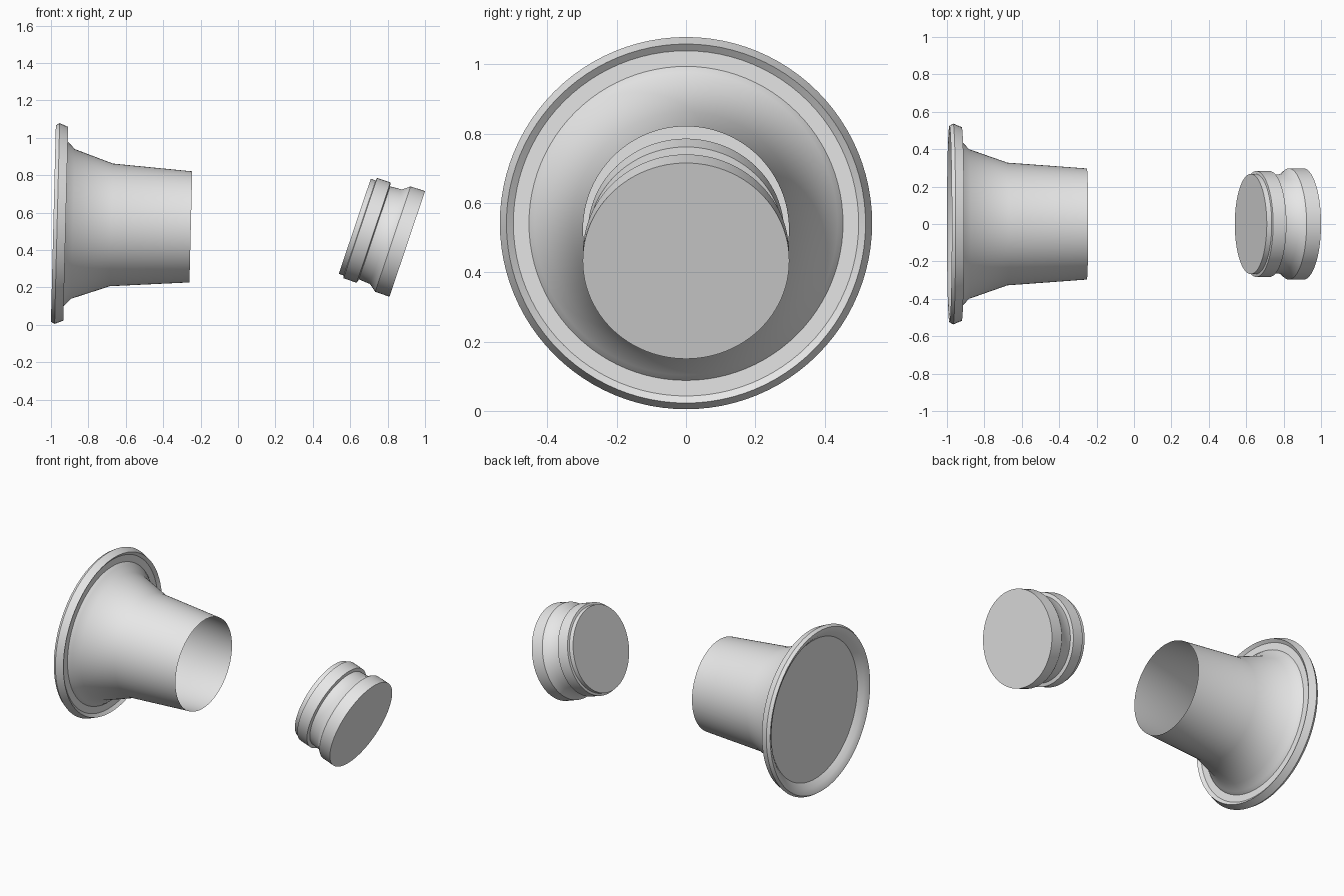
import bpy
import bmesh
import math
from mathutils import Vector

if "Cube" in bpy.data.objects:
    bpy.data.objects.remove(bpy.data.objects["Cube"], do_unlink=True)

grey = bpy.data.materials.new("light_grey")
grey.use_nodes = True
grey.diffuse_color = (0.8, 0.8, 0.8, 1)
grey.node_tree.nodes["Principled BSDF"].inputs["Base Color"].default_value = (0.8, 0.8, 0.8, 1)


def lathe(name, profile, origin, axis, steps=96):
    """Turn (radius, distance) points around an axis through origin."""
    bm = bmesh.new()
    verts = [bm.verts.new((r, 0, t)) for r, t in profile]
    edges = [bm.edges.new(pair) for pair in zip(verts, verts[1:])]
    bmesh.ops.spin(bm, geom=verts + edges, cent=(0, 0, 0), axis=(0, 0, 1),
                   angle=math.tau, steps=steps)
    bmesh.ops.remove_doubles(bm, verts=bm.verts, dist=0.0002)
    bmesh.ops.recalc_face_normals(bm, faces=bm.faces)
    mesh = bpy.data.meshes.new(name)
    bm.to_mesh(mesh)
    bm.free()
    mesh.materials.append(grey)
    obj = bpy.data.objects.new(name, mesh)
    bpy.context.collection.objects.link(obj)
    obj.location = origin
    obj.rotation_euler = Vector(axis).to_track_quat("Z", "Y").to_euler()
    bpy.ops.object.select_all(action="DESELECT")
    obj.select_set(True)
    bpy.context.view_layer.objects.active = obj
    bpy.ops.object.shade_smooth_by_angle(angle=math.radians(35))
    return obj


# Flared open tube, tilted slightly downwards
bell_origin, bell_axis = (-0.987, 0, 0.542), (1, 0, -0.025)
lathe("flared_tube", [(0.453, 0.05), (0.437, 0.07), (0.40, 0.105),
                      (0.328, 0.31), (0.297, 0.735)], bell_origin, bell_axis)

# Raised rim around the wide end, dished on its back
lathe("rim", [(0.455, 0.045), (0.485, 0.018), (0.512, 0.003), (0.525, 0.0),
              (0.537, 0.02), (0.518, 0.066), (0.498, 0.05), (0.453, 0.05)],
      bell_origin, bell_axis)

# Flat plate closing the wide end
lathe("back_plate", [(0, 0.045), (0.455, 0.045)], bell_origin, bell_axis)

# Loose plug with a lip and a waist, measured back from its larger face
lathe("plug", [(0, 0), (0.298, 0), (0.297, 0.081), (0.267, 0.12), (0.262, 0.185),
               (0.283, 0.19), (0.283, 0.265), (0.268, 0.268), (0.268, 0.296),
               (0, 0.296)], (0.905, 0, 0.4325), (-0.948, 0, 0.319))
